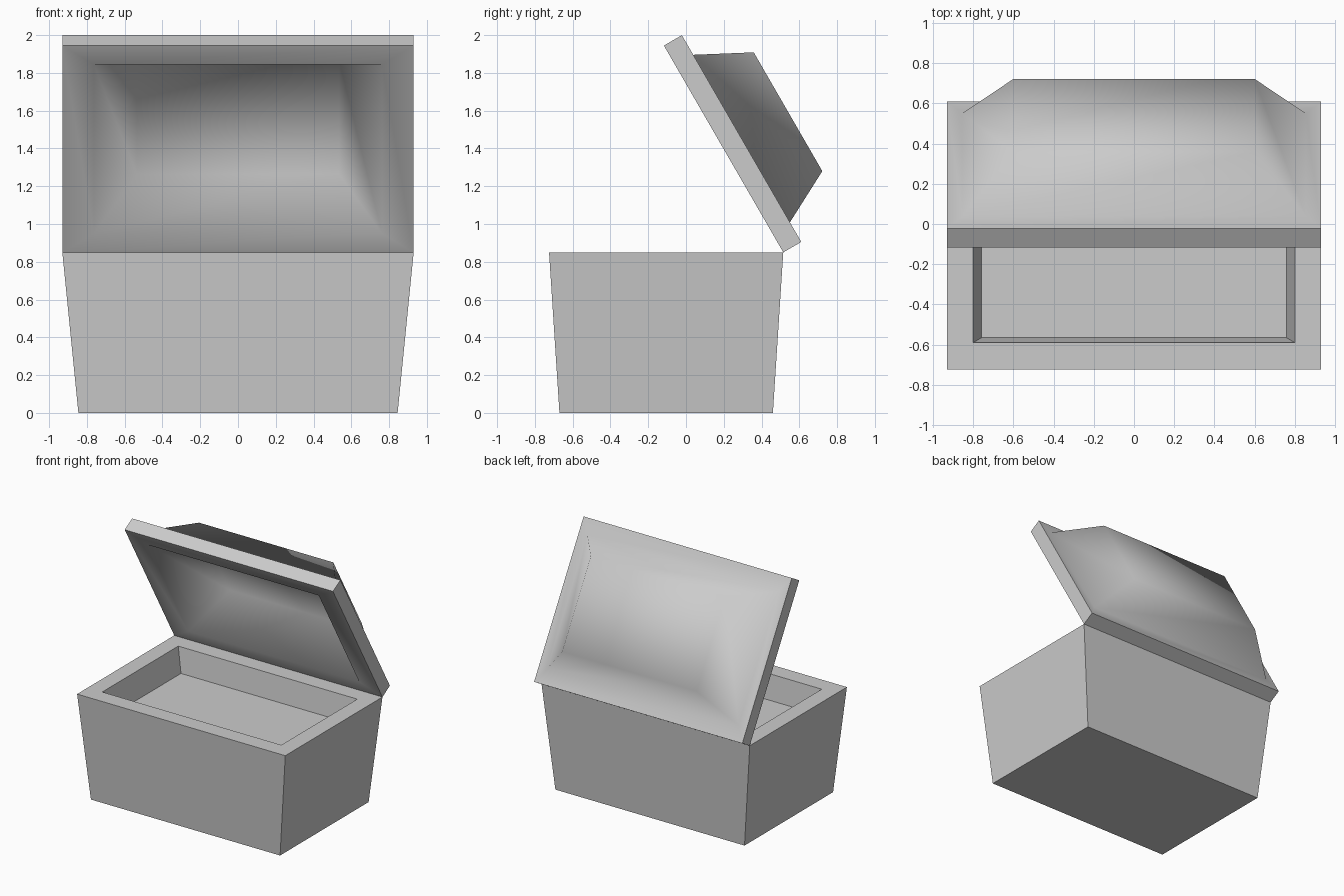
import bpy, bmesh, math

if "Cube" in bpy.data.objects:
    bpy.data.objects.remove(bpy.data.objects["Cube"])


def ring_shell(name, rings):
    """Skin a stack of rectangles (half x, half y, z) and cap both ends."""
    bm = bmesh.new()
    loops = []
    for hx, hy, z in rings:
        corners = [(-hx, -hy), (hx, -hy), (hx, hy), (-hx, hy)]
        loops.append([bm.verts.new((x, y, z)) for x, y in corners])
    for a, b in zip(loops, loops[1:]):
        for i in range(4):
            j = (i + 1) % 4
            bm.faces.new((a[i], a[j], b[j], b[i]))
    bm.faces.new(loops[0][::-1])
    bm.faces.new(loops[-1])
    bmesh.ops.recalc_face_normals(bm, faces=bm.faces)
    mesh = bpy.data.meshes.new(name)
    bm.to_mesh(mesh)
    bm.free()
    obj = bpy.data.objects.new(name, mesh)
    bpy.context.collection.objects.link(obj)
    return obj


HINGE_Y, HINGE_Z = 0.515, 0.85
LID_DEPTH = 1.264

# Tapered box with a shallow recessed tray
box = ring_shell("chest_box", [
    (0.845, 0.565, 0.0),
    (0.93, 0.62, HINGE_Z),
    (0.80, 0.485, HINGE_Z),
    (0.758, 0.46, 0.65),
])
box.location.y = -0.105

# Hollow lid: inner dome, flat rim, outer dome, modelled closed
lid = ring_shell("chest_lid", [
    (0.535, 0.347, 0.335),
    (0.763, 0.517, 0.0),
    (0.93, LID_DEPTH / 2, 0.0),
    (0.93, LID_DEPTH / 2, 0.11),
    (0.855, 0.512, 0.11),
    (0.60, 0.363, 0.394),
])

# Lid swung open about the back edge
for v in lid.data.vertices:
    v.co.y -= LID_DEPTH / 2
lid.location = (0, HINGE_Y, HINGE_Z)
lid.rotation_euler.x = math.radians(-60)

# Soft shading on the lid, crisp rim
bpy.context.view_layer.objects.active = lid
lid.select_set(True)
bpy.ops.object.shade_smooth_by_angle(angle=math.radians(65))
